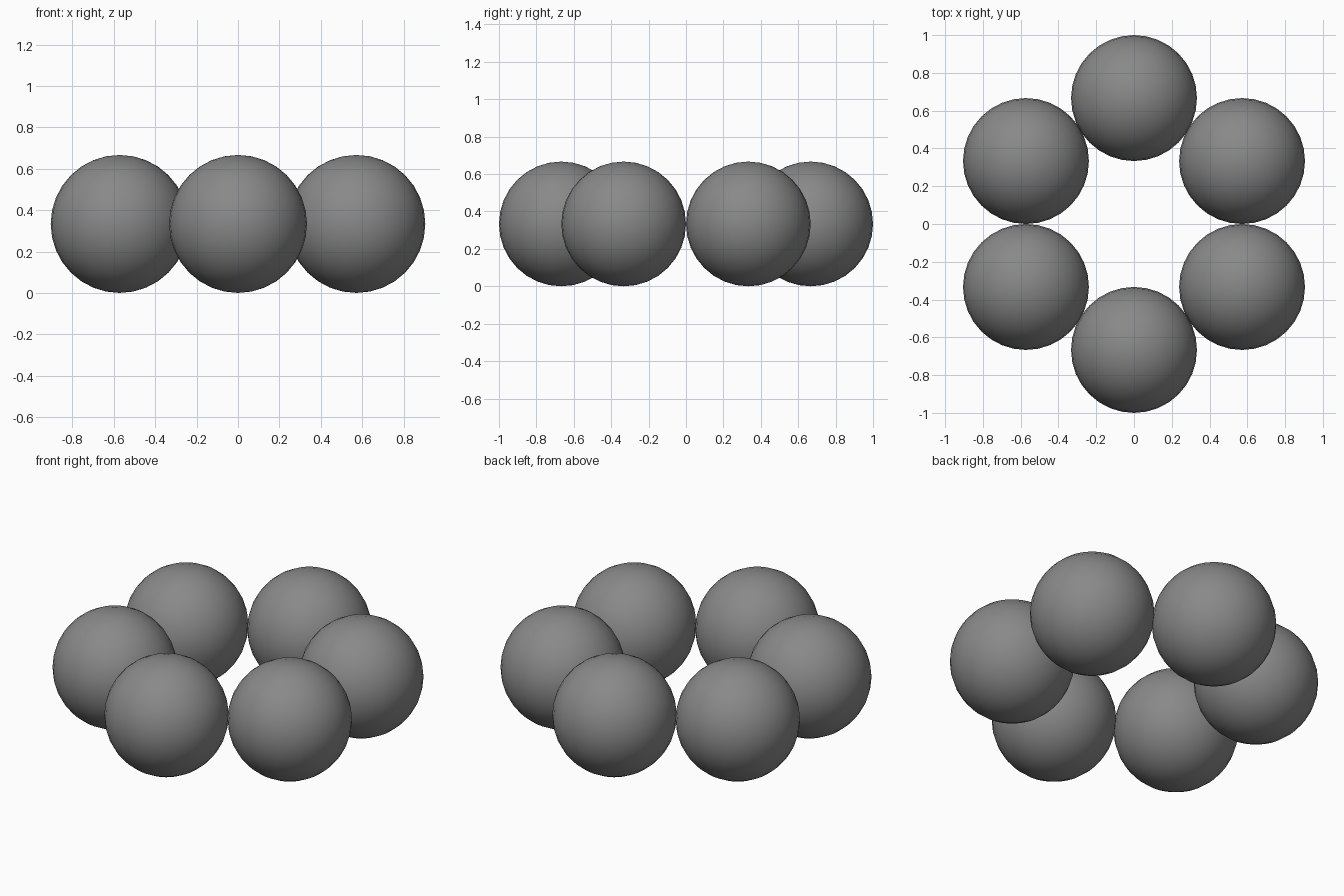
import bpy
import math

cube = bpy.data.objects.get("Cube")
if cube:
    bpy.data.objects.remove(cube, do_unlink=True)

RADIUS = 1 / 3


def make_material(name, rgb):
    mat = bpy.data.materials.new(name)
    mat.use_nodes = True
    mat.diffuse_color = (*rgb, 1)
    mat.node_tree.nodes["Principled BSDF"].inputs["Base Color"].default_value = (*rgb, 1)
    return mat


grey = make_material("neutral_grey", (0.25, 0.25, 0.25))


def add_ball(name, x, y):
    bpy.ops.mesh.primitive_uv_sphere_add(
        segments=32, ring_count=16, radius=RADIUS, location=(x, y, RADIUS))
    ball = bpy.context.object
    ball.name = name
    ball.data.materials.append(grey)
    bpy.ops.object.shade_smooth_by_angle(angle=math.radians(40))


# Front and back balls on the centre line
add_ball("front_ball", 0, -2 * RADIUS)
add_ball("back_ball", 0, 2 * RADIUS)

# Mirrored pairs on either side complete the ring
for side, sx in (("left", 1), ("right", -1)):
    for end, sy in (("front", -1), ("back", 1)):
        add_ball(f"{side}_{end}_ball", sx * 0.572, sy * RADIUS)
